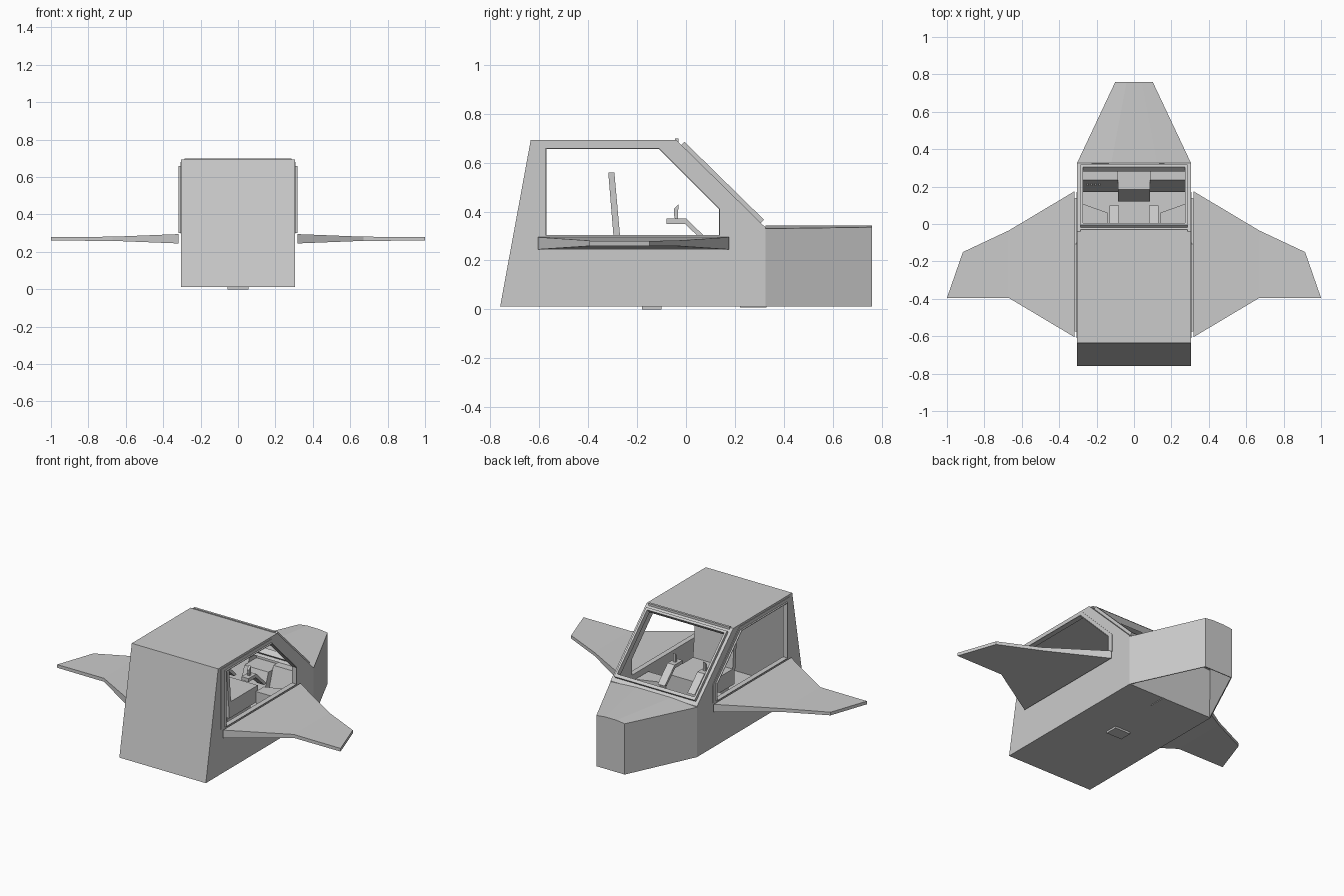
import bpy, bmesh
from mathutils import Vector

if "Cube" in bpy.data.objects:
    bpy.data.objects.remove(bpy.data.objects["Cube"])


def finish(name, bm):
    bmesh.ops.recalc_face_normals(bm, faces=bm.faces)
    me = bpy.data.meshes.new(name)
    bm.to_mesh(me)
    bm.free()
    ob = bpy.data.objects.new(name, me)
    bpy.context.collection.objects.link(ob)
    return ob


def loft(name, a, b, caps=(True, True)):
    """Join two matching closed loops of points."""
    bm = bmesh.new()
    va = [bm.verts.new(p) for p in a]
    vb = [bm.verts.new(p) for p in b]
    n = len(va)
    for i in range(n):
        j = (i + 1) % n
        bm.faces.new((va[i], va[j], vb[j], vb[i]))
    if caps[0]:
        bm.faces.new(va)
    if caps[1]:
        bm.faces.new(vb)
    return finish(name, bm)


def prism(name, profile, x0, x1):
    """Extrude a (y, z) side profile along x."""
    return loft(name, [(x0, y, z) for y, z in profile], [(x1, y, z) for y, z in profile])


def box(name, x0, x1, y0, y1, z0, z1):
    return prism(name, [(y0, z0), (y1, z0), (y1, z1), (y0, z1)], x0, x1)


def ring(name, outer, inner, place, w0, w1):
    """Flat frame between two 2D loops, thickened from w0 to w1."""
    bm = bmesh.new()
    loops = [[bm.verts.new(place(u, v, w)) for u, v in pts]
             for pts, w in ((outer, w0), (outer, w1), (inner, w1), (inner, w0))]
    n = len(outer)
    for k in range(4):
        p, q = loops[k], loops[(k + 1) % 4]
        for i in range(n):
            j = (i + 1) % n
            bm.faces.new((p[i], p[j], q[j], q[i]))
    return finish(name, bm)


def apply_mod(ob, kind, **settings):
    mod = ob.modifiers.new("mod", kind)
    for k, v in settings.items():
        setattr(mod, k, v)
    bpy.context.view_layer.objects.active = ob
    bpy.ops.object.modifier_apply(modifier=mod.name)


def cut(ob, cutter):
    apply_mod(ob, 'BOOLEAN', object=cutter, operation='DIFFERENCE', solver='EXACT')
    bpy.data.objects.remove(cutter)


# Windshield plane: u across, v down the slope, w outward
def slope(u, v, w):
    return Vector((u, -.04 + v * .714 + w * .7, .693 - v * .7 + w * .714))


def rect(x, v0, v1):
    return [(-x, v0), (x, v0), (x, v1), (-x, v1)]


# Hollow cabin with side windows and windshield opening
window = [(-.57, .305), (.135, .305), (.135, .41), (-.11, .655), (-.57, .655)]
cabin = prism("cabin_shell", [(-.76, .012), (-.635, .693), (-.04, .693),
                              (.325, .335), (.325, .012)], -.305, .305)
cut(cabin, prism("cavity", [(-.738, .03), (-.617, .675), (-.047, .675),
                            (.307, .328), (.307, .03)], -.285, .285))
cut(cabin, prism("window_cut", window, -.5, .5))
hole = rect(.272, .045, .465)
cut(cabin, loft("windshield_cut", [slope(u, v, -.06) for u, v in hole],
                [slope(u, v, .06) for u, v in hole]))

# Windshield frame and roof lip
ring("windshield_frame", rect(.285, .03, .485), hole, slope, -.002, .018)
box("roof_lip", -.285, .285, -.045, -.03, .685, .699)

# Nose: open-bottomed tapered hood
section = [(-1, .012), (-1, .33), (-.4, .343), (.4, .343), (1, .33), (1, .012)]
bm = bmesh.new()
back = [bm.verts.new((x * .305, .325, z)) for x, z in section]
front = [bm.verts.new((x * .1, .76, z + (.006 if z == .33 else 0))) for x, z in section]
for i in range(5):
    bm.faces.new((back[i], back[i + 1], front[i + 1], front[i]))
bm.faces.new(front)
nose = finish("nose", bm)
apply_mod(nose, 'SOLIDIFY', thickness=.006, offset=-1)

# Parts repeated on both sides
border = [(-.61, .297), (.17, .297), (.17, .41), (-.1, .68), (-.61, .68)]
lip = [(-.574, .301), (.139, .301), (.139, .412), (-.108, .659), (-.574, .659)]
for side, s in (("right", 1), ("left", -1)):
    def wall(u, v, w):
        return (s * w, u, v)
    ring(side + "_window_border", border, window, wall, .302, .308)
    ring(side + "_window_lip", lip, window, wall, .295, .318)

    # Wing: thick root panel and thin swept tip
    bm = bmesh.new()
    stations = [(((.318, .175), (.318, -.605)), .025),
                (((.67, -.035), (.67, -.395)), .011),
                (((.915, -.15), (1.0, -.395)), .01)]
    rows = []
    for ((xa, ya), (xb, yb)), h in stations:
        rows.append([bm.verts.new((s * x, y, .27 + d)) for x, y, d in
                     ((xa, ya, h), (xb, yb, h), (xb, yb, -h), (xa, ya, -h))])
    for p, q in zip(rows, rows[1:]):
        for i in range(4):
            j = (i + 1) % 4
            bm.faces.new((p[i], p[j], q[j], q[i]))
    bm.faces.new(rows[0])
    bm.faces.new(rows[-1])
    finish(side + "_wing", bm)

    # Control stick on its sloping arm
    x0, x1 = s * .08, s * .13
    prism(side + "_stick_arm", [(-.08, .35), (-.08, .372), (0, .372), (.1, .275),
                                (.08, .27), (-.005, .35)], x0, x1)
    prism(side + "_stick", [(-.045, .37), (-.033, .37), (-.031, .43),
                            (-.05, .41), (-.05, .39)], s * .097, s * .113)
    # Foot pod beside the leg room
    pod = [(.28, .11), (.14, .06), (.14, -.02), (.28, -.02)]
    loft(side + "_foot_pod", [(s * x, y, .03) for x, y in pod],
         [(s * x, y, .27) for x, y in pod])
    # Instrument panel half
    prism(side + "_dash_panel", [(.31, .325), (.235, .325), (.17, .12), (.31, .12)],
          s * .085, s * .285)

# Centre instrument panel and cowl strip
prism("centre_console", [(.31, .30), (.185, .30), (.12, .12), (.31, .12)], -.085, .085)
prism("cowl_strip", [(.308, .32), (.308, .34), (.298, .345), (.285, .325)], -.27, .27)
for i in range(4):
    box("dash_button", -.25 + i * .02, -.242 + i * .02, .205, .225, .26, .268)

# Seat
box("seat_cushion", -.14, .14, -.29, .0, .2, .302)
box("seat_base", -.11, .11, -.27, -.03, .03, .2)
prism("seat_back", [(-.295, .28), (-.268, .28), (-.293, .56), (-.318, .56)], -.14, .14)

# Underside pads
box("belly_pad", -.055, .055, -.18, -.1, 0, .013)
box("nose_joint_pad", -.055, .055, .22, .33, .008, .013)
